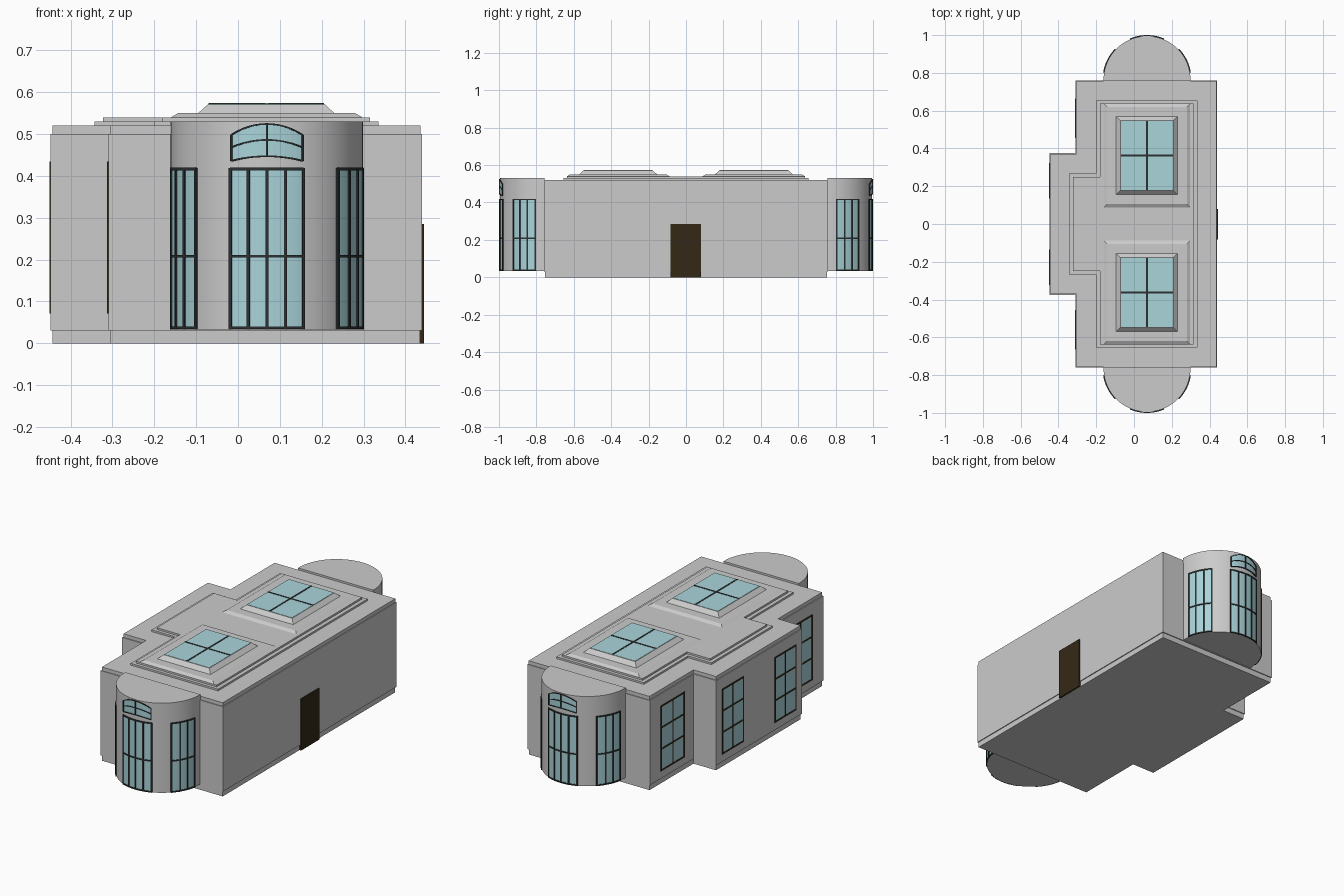
import bpy, bmesh, math

if "Cube" in bpy.data.objects:
    bpy.data.objects.remove(bpy.data.objects["Cube"])

def material(name, rgb):
    m = bpy.data.materials.new(name)
    m.diffuse_color = (*rgb, 1)
    m.use_nodes = True
    m.node_tree.nodes["Principled BSDF"].inputs["Base Color"].default_value = m.diffuse_color
    return m

GLASS = material("glass", (0.40, 0.66, 0.70))
DARK = material("dark_frame", (0.025, 0.03, 0.03))
BROWN = material("brown_wood", (0.035, 0.022, 0.008))

def finish(name, bm, mat=None, mirror=False, smooth=False):
    bmesh.ops.recalc_face_normals(bm, faces=bm.faces)
    me = bpy.data.meshes.new(name)
    bm.to_mesh(me)
    bm.free()
    ob = bpy.data.objects.new(name, me)
    bpy.context.collection.objects.link(ob)
    if mat:
        me.materials.append(mat)
    if mirror:
        mod = ob.modifiers.new("front_to_back", 'MIRROR')
        mod.use_axis = (False, True, False)
    if smooth:
        bpy.ops.object.select_all(action='DESELECT')
        ob.select_set(True)
        bpy.context.view_layer.objects.active = ob
        bpy.ops.object.shade_smooth_by_angle(angle=math.radians(30))
    return ob

def loft(bm, low, high):
    """Closed solid between two matching point loops."""
    a = [bm.verts.new(p) for p in low]
    b = [bm.verts.new(p) for p in high]
    n = len(a)
    for i in range(n):
        j = (i + 1) % n
        bm.faces.new((a[i], a[j], b[j], b[i]))
    bm.faces.new(a[::-1])
    bm.faces.new(b)

def plan(x0, x1, xe, y, ye, z):
    """T-shaped plan: main block plus a shallow wing on the left."""
    return [(x1, -y, z), (x1, y, z), (x0, y, z), (x0, ye, z),
            (xe, ye, z), (xe, -ye, z), (x0, -ye, z), (x0, -y, z)]

def rect(x0, x1, y0, y1, z):
    return [(x0, y0, z), (x1, y0, z), (x1, y1, z), (x0, y1, z)]

def box(bm, x0, x1, y0, y1, z0, z1):
    loft(bm, rect(x0, x1, y0, y1, z0), rect(x0, x1, y0, y1, z1))

# Plinth, walls, cornice and stepped roof
for name, dims, z0, z1 in [
        ("plinth", (-0.305, 0.435, -0.443, 0.755, 0.37), 0, 0.03),
        ("walls", (-0.31, 0.44, -0.448, 0.76, 0.375), 0.03, 0.50),
        ("cornice", (-0.305, 0.436, -0.443, 0.756, 0.37), 0.50, 0.52),
        ("roof_step_lower", (-0.20, 0.336, -0.343, 0.655, 0.268), 0.52, 0.53),
        ("roof_step_upper", (-0.18, 0.315, -0.323, 0.637, 0.25), 0.53, 0.54)]:
    bm = bmesh.new()
    loft(bm, plan(*dims, z0), plan(*dims, z1))
    finish(name, bm)

# Skylights: sloped platform, curb, glass and glazing bars
bm = bmesh.new()
loft(bm, rect(-0.16, 0.297, -0.637, -0.088, 0.54), rect(-0.143, 0.28, -0.62, -0.105, 0.55))
finish("roof_platform", bm, mirror=True)
bm = bmesh.new()
loft(bm, rect(-0.095, 0.23, -0.57, -0.155, 0.55), rect(-0.072, 0.208, -0.548, -0.177, 0.571))
finish("skylight_curb", bm, mirror=True)
bm = bmesh.new()
box(bm, -0.07, 0.206, -0.546, -0.179, 0.565, 0.5725)
finish("skylight_glass", bm, GLASS, mirror=True)
bm = bmesh.new()
box(bm, 0.064, 0.073, -0.546, -0.179, 0.566, 0.574)
box(bm, -0.07, 0.206, -0.367, -0.358, 0.566, 0.574)
finish("skylight_bars", bm, DARK, mirror=True)

# Rounded end bays
CX, CY, R = 0.069, 0.765, 0.23

def bay_point(t, r, z):
    return (CX + r * math.sin(t), -CY - r * math.cos(t), z)

bm = bmesh.new()
angles = [math.pi * (i / 48 - 0.5) for i in range(49)]
loops = [[bay_point(t, R, z) for t in angles] + [(CX + R, -0.757, z), (CX - R, -0.757, z)]
         for z in (0.033, 0.53)]
loft(bm, *loops)
finish("end_bay", bm, mirror=True, smooth=True)

def bent(bm, a0, a1, lo, hi, r, n=12):
    """Curved slab following the bay wall; lo and hi give heights by angle."""
    rings = []
    for i in range(n + 1):
        t = a0 + (a1 - a0) * i / n
        rings.append([bm.verts.new(bay_point(t, rr, z)) for rr, z in
                      ((R - 0.004, lo(t)), (r, lo(t)), (r, hi(t)), (R - 0.004, hi(t)))])
    for p, q in zip(rings, rings[1:]):
        for k in range(4):
            m = (k + 1) % 4
            bm.faces.new((p[k], p[m], q[m], q[k]))
    bm.faces.new(rings[0])
    bm.faces.new(rings[-1][::-1])

def flat(z):
    return lambda t: z

RG, RF = R + 0.0015, R + 0.005
BAR = 0.0035 / R

def bay_window(name, a0, a1, panes):
    a0, a1 = math.radians(a0), math.radians(a1)
    bm = bmesh.new()
    bent(bm, a0, a1, flat(0.035), flat(0.418), RG)
    finish(name + "_glass", bm, GLASS, mirror=True)
    bm = bmesh.new()
    for i in range(panes + 1):
        t = a0 + (a1 - a0) * i / panes
        bent(bm, t - BAR, t + BAR, flat(0.033), flat(0.419), RF, 1)
    for z in (0.037, 0.208, 0.416):
        bent(bm, a0, a1, flat(z - 0.0035), flat(z + 0.0035), RF)
    finish(name + "_frame", bm, DARK, mirror=True)

bay_window("bay_centre_window", -22, 22, 4)
bay_window("bay_right_window", 47, 80, 3)
bay_window("bay_left_window", -80, -47, 3)

# Arched fanlight over the centre window
AH = math.radians(21.5)

def arch(side, rise):
    return lambda t: side + rise * (1 - min(1, (t / AH) ** 2))

bm = bmesh.new()
bent(bm, -AH, AH, arch(0.436, 0.011), arch(0.498, 0.026), RG)
finish("fanlight_glass", bm, GLASS, mirror=True)
bm = bmesh.new()
for side, rise in ((0.436, 0.011), (0.468, 0.018), (0.498, 0.026)):
    bent(bm, -AH, AH, arch(side - 0.002, rise), arch(side + 0.002, rise), RF)
for t in (-AH, 0, AH):
    bent(bm, t - BAR * 0.7, t + BAR * 0.7, arch(0.436, 0.011), arch(0.498, 0.026), RF, 1)
finish("fanlight_frame", bm, DARK, mirror=True)

# Rectangular windows along the left side
def wall_window(name, x, yc, half):
    z0, z1 = 0.075, 0.43
    bm = bmesh.new()
    box(bm, x - 0.001, x + 0.004, yc - half, yc + half, z0, z1)
    finish(name + "_glass", bm, GLASS, mirror=True)
    bm = bmesh.new()
    b = 0.004
    for y in (yc - half, yc, yc + half):
        box(bm, x - 0.003, x + 0.004, y - b, y + b, z0 - b, z1 + b)
    for i in range(4):
        z = z0 + (z1 - z0) * i / 3
        box(bm, x - 0.003, x + 0.004, yc - half, yc + half, z - b, z + b)
    finish(name + "_frame", bm, BROWN, mirror=True)

wall_window("main_side_window", -0.31, -0.56, 0.10)
wall_window("wing_window", -0.448, -0.23, 0.09)

# Door on the right side
bm = bmesh.new()
box(bm, 0.434, 0.445, -0.083, 0.08, 0, 0.285)
finish("door", bm, BROWN)
